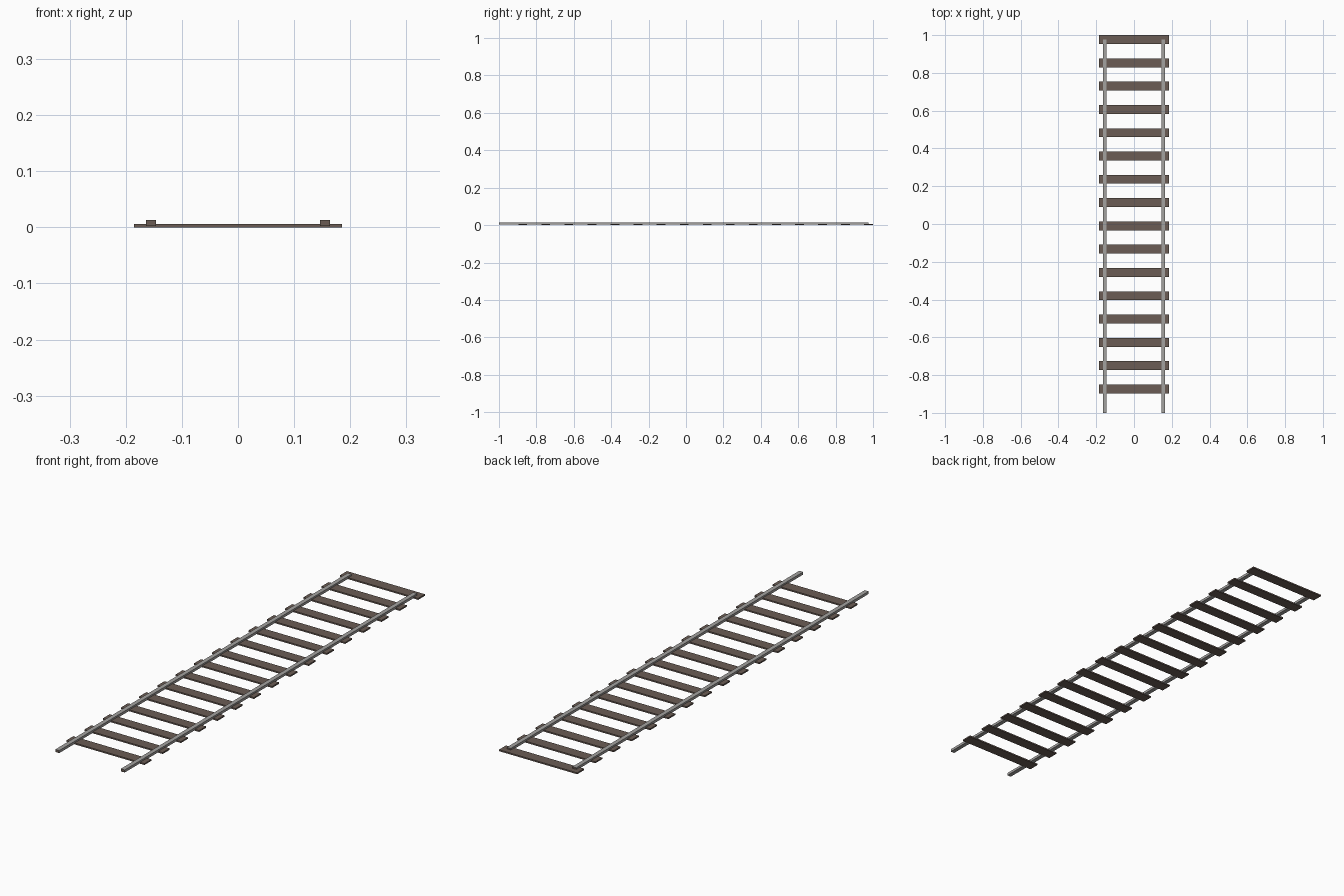
import bpy, bmesh

if "Cube" in bpy.data.objects:
    bpy.data.objects.remove(bpy.data.objects["Cube"])


def material(name, rgb):
    m = bpy.data.materials.new(name)
    m.diffuse_color = (*rgb, 1)
    m.use_nodes = True
    m.node_tree.nodes["Principled BSDF"].inputs["Base Color"].default_value = m.diffuse_color
    return m


WOOD = material("dark_wood", (0.145, 0.108, 0.09))
STEEL = material("grey_steel", (0.37, 0.36, 0.35))


def box(name, lo, hi, mats):
    bm = bmesh.new()
    bmesh.ops.create_cube(bm, size=1)
    for v in bm.verts:
        v.co = [(a + b) / 2 + c * (b - a) for a, b, c in zip(lo, hi, v.co)]
    # end faces use the last material
    bm.normal_update()
    for f in bm.faces:
        f.material_index = len(mats) - 1 if abs(f.normal.y) > 0.9 else 0
    mesh = bpy.data.meshes.new(name)
    bm.to_mesh(mesh)
    bm.free()
    for m in mats:
        mesh.materials.append(m)
    ob = bpy.data.objects.new(name, mesh)
    bpy.context.collection.objects.link(ob)
    return ob


# sixteen wooden sleepers
for i in range(16):
    y = 0.9765 - i * 0.1233
    box(f"sleeper_{i + 1}", (-0.185, y - 0.0235, 0), (0.185, y + 0.0235, 0.0062), [WOOD])

# two steel rails with brown cut ends
for side, x in (("left", -0.155), ("right", 0.155)):
    box(f"{side}_rail", (x - 0.0092, -1, 0.002), (x + 0.0092, 0.976, 0.013), [STEEL, WOOD])
